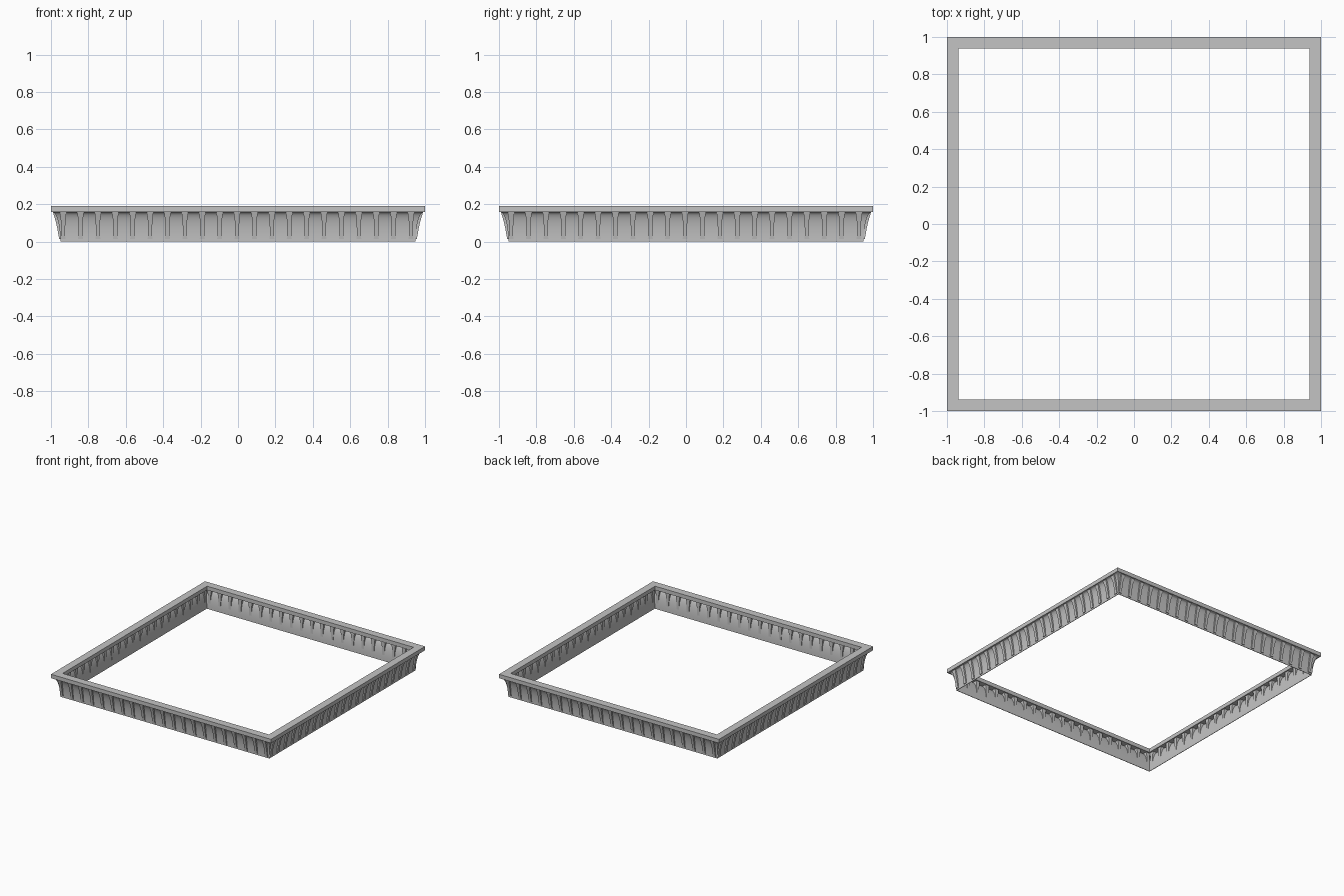
import bpy, bmesh, math
from mathutils import Matrix

old = bpy.data.objects.get("Cube")
if old:
    bpy.data.objects.remove(old, do_unlink=True)

stone = bpy.data.materials.new("grey stone")
stone.use_nodes = True
GREY = (0.55, 0.55, 0.55, 1)
stone.diffuse_color = GREY
stone.node_tree.nodes["Principled BSDF"].inputs["Base Color"].default_value = GREY


def finish(bm, name, angle=35):
    bmesh.ops.recalc_face_normals(bm, faces=bm.faces)
    mesh = bpy.data.meshes.new(name)
    bm.to_mesh(mesh)
    bm.free()
    obj = bpy.data.objects.new(name, mesh)
    bpy.context.collection.objects.link(obj)
    mesh.materials.append(stone)
    bpy.ops.object.select_all(action='DESELECT')
    obj.select_set(True)
    bpy.context.view_layer.objects.active = obj
    bpy.ops.object.shade_smooth_by_angle(angle=math.radians(angle))
    return obj


def bridge(bm, a, b):
    for i in range(len(a)):
        j = (i + 1) % len(a)
        bm.faces.new((a[i], a[j], b[j], b[i]))


def square_sweep(name, profile):
    """Sweep a closed (radius, height) profile around a mitred square."""
    bm = bmesh.new()
    rings = [[bm.verts.new((sx * r, sy * r, z)) for r, z in profile]
             for sx, sy in ((-1, -1), (1, -1), (1, 1), (-1, 1))]
    for i in range(4):
        bridge(bm, rings[i], rings[(i + 1) % 4])
    return finish(bm, name)


# Flat top rim
square_sweep("top_rim", [(0.938, 0.158), (1.0, 0.158), (1.0, 0.19), (0.938, 0.19)])

# Thin coved wall, curving out under the rim
BASE, FLARE, HEIGHT, STEPS = 0.95, 0.042, 0.158, 10


def cove(t, offset=0):
    a = t * math.pi / 2
    return (BASE + FLARE * (1 - math.cos(a)) - offset, HEIGHT * math.sin(a))


outer = [cove(i / STEPS) for i in range(STEPS + 1)]
inner = [cove(i / STEPS, 0.004) for i in reversed(range(STEPS + 1))]
square_sweep("coved_wall", outer + inner)

# Brackets: (height, half width, front radius), straight back poking through the wall
ROWS = [(0.013, 0.014, 0.956), (0.03, 0.011, 0.959), (0.07, 0.011, 0.966),
        (0.11, 0.012, 0.975), (0.135, 0.015, 0.983), (0.158, 0.018, 0.989)]
BACK = 0.948
COUNT, START, PITCH = 21, -0.935, 0.093


def add_bracket(bm, x, turn):
    rings = [[bm.verts.new(turn @ v) for v in (
        Matrix.Translation((x - w, -BACK, z)).translation,
        Matrix.Translation((x + w, -BACK, z)).translation,
        Matrix.Translation((x + w, -front, z)).translation,
        Matrix.Translation((x - w, -front, z)).translation)]
        for z, w, front in ROWS]
    for a, b in zip(rings, rings[1:]):
        bridge(bm, a, b)
    bm.faces.new(rings[0])
    bm.faces.new(rings[-1])


for side, name in enumerate(("front", "left", "back", "right")):
    bm = bmesh.new()
    turn = Matrix.Rotation(side * math.pi / 2, 3, 'Z')
    for i in range(COUNT):
        add_bracket(bm, START + i * PITCH, turn)
    finish(bm, name + "_brackets")
